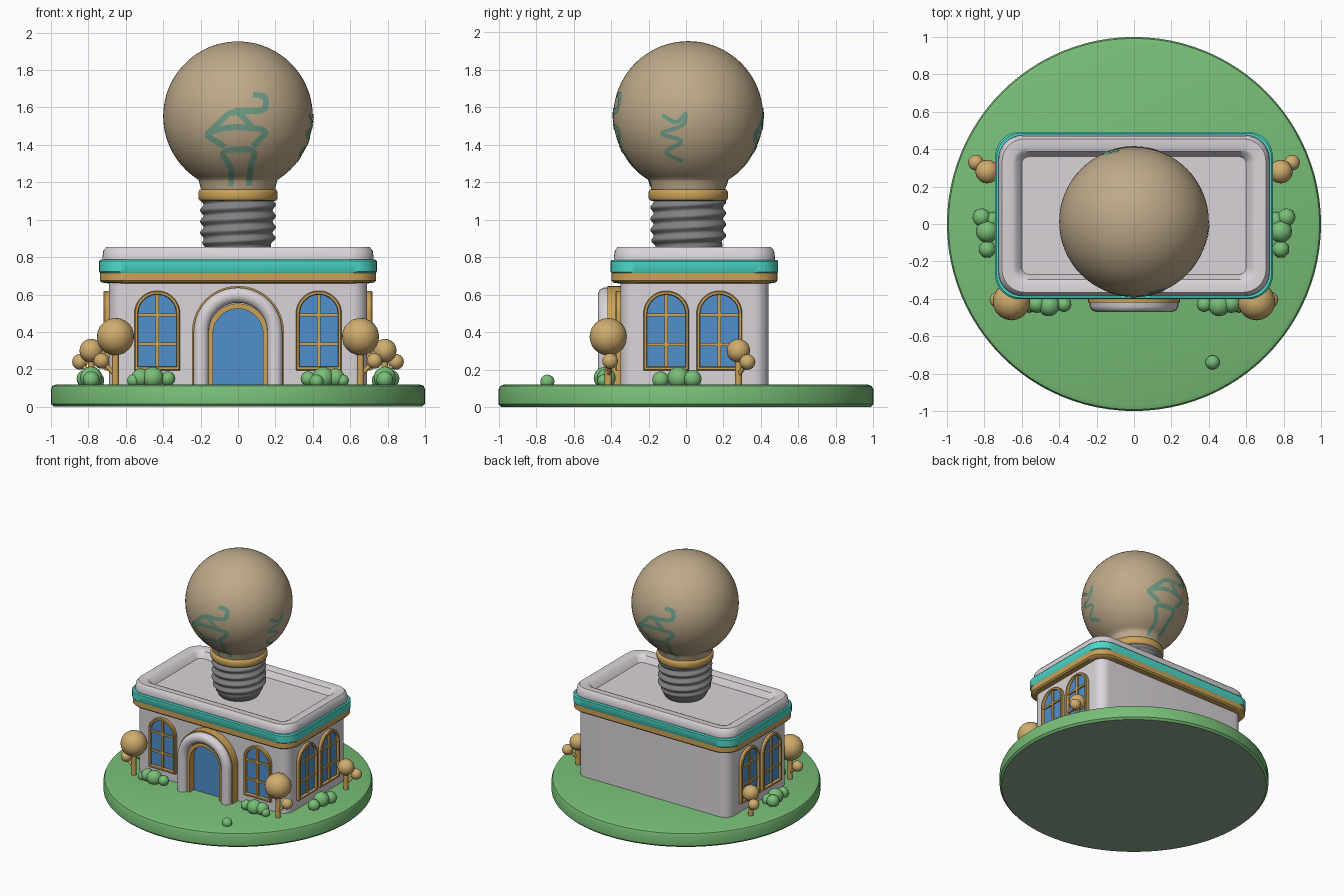
import bpy, bmesh, math
from mathutils import Vector

if "Cube" in bpy.data.objects:
    bpy.data.objects.remove(bpy.data.objects["Cube"])


def mat(name, r, g, b):
    lin = [((c / 255 + 0.055) / 1.055) ** 2.4 for c in (r, g, b)]
    m = bpy.data.materials.new(name)
    m.diffuse_color = (*lin, 1)
    m.use_nodes = True
    m.node_tree.nodes["Principled BSDF"].inputs["Base Color"].default_value = m.diffuse_color
    return m


GREEN = mat("grass_green", 120, 190, 119)
WHITE = mat("wall_white", 217, 212, 217)
GOLD = mat("trim_gold", 203, 162, 88)
TEAL = mat("band_teal", 76, 218, 202)
BLUE = mat("glass_blue", 80, 144, 204)
TAN = mat("bulb_tan", 190, 170, 138)
FILA = mat("filament_teal", 112, 158, 136)
GREY = mat("screw_grey", 130, 130, 132)
LEAF = mat("foliage_ochre", 208, 173, 110)
UNDER = mat("underside_green", 142, 168, 142)


def finish(name, bm, m, angle=35, recalc=True):
    if recalc:
        bmesh.ops.recalc_face_normals(bm, faces=bm.faces)
    me = bpy.data.meshes.new(name)
    bm.to_mesh(me)
    bm.free()
    me.materials.append(m)
    ob = bpy.data.objects.new(name, me)
    bpy.context.collection.objects.link(ob)
    bpy.ops.object.select_all(action='DESELECT')
    ob.select_set(True)
    bpy.context.view_layer.objects.active = ob
    bpy.ops.object.shade_smooth_by_angle(angle=math.radians(angle))
    return ob


def loft(name, loops, m, caps=True, wrap=False, angle=35):
    """Bridge closed loops of points; cap the ends or wrap round to the start."""
    bm = bmesh.new()
    rings = [[bm.verts.new(p) for p in lp] for lp in loops]
    n = len(rings[0])
    pairs = list(zip(rings, rings[1:])) + ([(rings[-1], rings[0])] if wrap else [])
    for a, b in pairs:
        for i in range(n):
            j = (i + 1) % n
            bm.faces.new((a[i], a[j], b[j], b[i]))
    if caps and not wrap:
        bm.faces.new(rings[0])
        bm.faces.new(rings[-1])
    return finish(name, bm, m, angle)


def circle(r, z, cy=0.0, n=64):
    return [(r * math.cos(2 * math.pi * i / n), cy + r * math.sin(2 * math.pi * i / n), z)
            for i in range(n)]


CY = 0.045  # building centre in y


def rrect(hx, hy, r, z, k=8):
    pts = []
    for q, (sx, sy) in enumerate(((1, 1), (-1, 1), (-1, -1), (1, -1))):
        for i in range(k + 1):
            a = math.pi / 2 * (q + i / k)
            pts.append((sx * (hx - r) + r * math.cos(a), CY + sy * (hy - r) + r * math.sin(a), z))
    return pts


# lawn disc, with a greyer underside
lawn = loft("lawn_base", [circle(r, z, n=96) for r, z in
            ((.985, 0), (1, .015), (1, .095), (.992, .112), (.97, .12))], GREEN)
lawn.data.materials.append(UNDER)
for p in lawn.data.polygons:
    if p.normal.z < -.9:
        p.material_index = 1

# building body and roof layers
loft("walls", [rrect(.69, .395, .08, z) for z in (.11, .70)], WHITE)
loft("gold_cornice", [rrect(hx, hx - .295, .13, z) for hx, z in
     ((.70, .66), (.728, .664), (.738, .675), (.738, .717))], GOLD)
loft("teal_band", [rrect(hx, hx - .295, .13, z) for hx, z in
     ((.735, .712), (.742, .722), (.742, .778), (.735, .786), (.70, .786))], TEAL)
loft("roof_parapet", [rrect(hx, hy, r, z) for hx, hy, r, z in
     ((.725, .43, .13, .77), (.725, .43, .13, .80), (.72, .425, .13, .835), (.705, .41, .12, .853),
      (.65, .36, .08, .853), (.63, .342, .06, .845), (.60, .315, .04, .798))], WHITE)


# arched openings: u runs along the wall, d points out of it
def front(c):
    return lambda u, d, z: (c + u, -.35 - d, z)


def side(s, c):
    return lambda u, d, z: (s * (.69 + d), c + u, z)


def arch(place, hw, z0, ztop, d, k=20):
    zc = ztop - hw
    pts = [place(-hw, d, z0)]
    pts += [place(-hw * math.cos(math.pi * i / k), d, zc + hw * math.sin(math.pi * i / k))
            for i in range(k + 1)]
    return pts + [place(hw, d, z0)]


def bar(name, place, u0, u1, z0, z1, d, m):
    loft(name, [[place(u, e, z) for u, z in ((u0, z0), (u1, z0), (u1, z1), (u0, z1))]
                for e in (0, d)], m)


def window(name, place, hw=.122, z0=.195, z1=.62):
    t = .02
    loft(name + "_glass", [arch(place, hw - .01, z0 + .01, z1 - .01, d) for d in (0, .007)], BLUE)
    loft(name + "_frame", [arch(place, hw - s, z0 + s, z1 - s, d) for s, d in
         ((0, -.01), (0, .022), (.005, .028), (t - .003, .028), (t, .02), (t, -.01))],
         GOLD, wrap=True)
    bar(name + "_mullion", place, -.009, .009, z0 + .01, z1 - .01, .018, GOLD)
    for z in (.335, .49):
        bar(name + "_crossbar", place, -hw + .01, hw - .01, z - .008, z + .008, .018, GOLD)


for s, tag in ((1, "right"), (-1, "left")):
    window("front_window_" + tag, front(s * .432))
    window(tag + "_window_a", side(s, -.105))
    window(tag + "_window_b", side(s, .178))

# doorway: blue door, gold inner frame, white rounded arch, gold backing arch
P = front(0)
loft("door", [arch(P, .145, .11, .54, d) for d in (0, .03)], BLUE)
loft("door_frame", [arch(P, h, .11, .39 + h, d) for h, d in
     ((.162, 0), (.162, .085), (.134, .085), (.134, 0))], GOLD, wrap=True)
loft("door_arch", [arch(P, h, .11, .40 + h, d) for h, d in
     ((.237, 0), (.237, .09), (.227, .11), (.205, .12), (.18, .117), (.16, .1), (.156, .08), (.156, 0))],
     WHITE, wrap=True, angle=50)
loft("door_arch_backing", [arch(P, h, .11, .40 + h, d) for h, d in
     ((.246, -.01), (.246, .07), (.2, .07), (.2, -.01))], GOLD, wrap=True)

# light bulb: screw base with helical thread, collar, globe
BY, BZ, BR = .012, 1.553, .4


def screw_ring(z, n=64):
    body = min(.194, .125 + .069 * math.sqrt(max(0, (z - .785) / .12)))
    pts = []
    for i in range(n):
        a = 2 * math.pi * i / n
        r = body + .009 * math.cos(2 * math.pi * (z / .06) - a) * min(1, max(0, (z - .84) / .04))
        pts.append((r * math.cos(a), BY + r * math.sin(a), z))
    return pts


loft("screw_base", [screw_ring(.785 + .325 * i / 60) for i in range(61)], GREY, angle=60)
loft("bulb_collar", [circle(r, z, BY) for r, z in
     ((.19, 1.1), (.205, 1.103), (.212, 1.115), (.212, 1.148), (.205, 1.16), (.19, 1.165))],
     GOLD, angle=60)


def bulb_r(z):
    return max(math.sqrt(max(0, BR * BR - (z - BZ) ** 2)), .195 + .25 * (z - 1.15))


globe = [circle(bulb_r(z), z, BY) for z in (1.15, 1.18, 1.205)]
for i in range(36):
    t = math.radians(-58 + 147 * i / 35)
    z = BZ + BR * math.sin(t)
    globe.append(circle(bulb_r(z) if t < 0 else BR * math.cos(t), z, BY))
loft("bulb_globe", globe, TAN, angle=60)


# filament painted on the globe as thin ribbons with rounded corners
def ribbon(name, path, turn, w=.016):
    pts = [Vector(p) for p in path]
    for _ in range(3):
        cut = [pts[0]]
        for a, b in zip(pts, pts[1:]):
            cut += [a.lerp(b, .2), a.lerp(b, .8)]
        pts = cut + [pts[-1]]
    bm = bmesh.new()
    rows = []
    for i, p in enumerate(pts):
        t = (pts[min(i + 1, len(pts) - 1)] - pts[max(i - 1, 0)]).normalized()
        row = []
        for s in (1, -1):
            q = p + s * w * Vector((-t.y, t.x))
            r = bulb_r(q.y) + .004
            v = Vector((q.x, -math.sqrt(r * r - q.x ** 2)))
            x = v.x * math.cos(turn) - v.y * math.sin(turn)
            y = v.x * math.sin(turn) + v.y * math.cos(turn)
            row.append(bm.verts.new((x, BY + y, q.y)))
        rows.append(row)
    for a, b in zip(rows, rows[1:]):
        bm.faces.new((a[0], a[1], b[1], b[0]))
    finish(name, bm, FILA, 60, recalc=False)


LOOPS = [((-.04, 1.18), (-.03, 1.27), (-.1, 1.37), (.1, 1.38), (.065, 1.28), (.06, 1.18)),
         ((-.07, 1.39), (-.19, 1.46), (-.03, 1.5), (.17, 1.48), (.08, 1.39)),
         ((-.16, 1.46), (-.02, 1.6), (.09, 1.48)),
         ((-.02, 1.58), (.15, 1.58), (.15, 1.66), (.08, 1.67))]
for turn, tag in ((0, "front"), (math.pi, "back")):
    for path in LOOPS:
        ribbon("filament_" + tag, path, turn)
ribbon("filament_right", [(-.14, 1.56), (-.06, 1.51), (-.01, 1.58), (-.02, 1.5), (-.17, 1.46),
                          (-.01, 1.42), (-.14, 1.36), (-.03, 1.31)], math.pi / 2, .011)


# planting
def ball(name, x, y, z, r, m):
    bm = bmesh.new()
    bmesh.ops.create_icosphere(bm, subdivisions=3, radius=r)
    bmesh.ops.translate(bm, verts=bm.verts, vec=(x, y, z))
    finish(name, bm, m, 60)


def stem(name, a, b, r):
    a, b = Vector(a), Vector(b)
    bm = bmesh.new()
    bmesh.ops.create_cone(bm, cap_ends=True, segments=12, radius1=r, radius2=r * .8,
                          depth=(b - a).length)
    bm.transform((b - a).to_track_quat('Z', 'Y').to_matrix().to_4x4())
    bmesh.ops.translate(bm, verts=bm.verts, vec=(a + b) / 2)
    finish(name, bm, GOLD)


for s, tag in ((1, "right"), (-1, "left")):
    # trees with a small side ball on a branch
    for kind, (x, y, z, r), (x2, y2, z2, r2) in (
            ("front_tree_", (.655, -.415, .375, .1), (.73, -.405, .245, .042)),
            ("side_tree_", (.785, .28, .3, .063), (.845, .328, .24, .042))):
        ball(kind + tag, s * x, y, z, r, LEAF)
        ball(kind + "small_" + tag, s * x2, y2, z2, r2, LEAF)
        stem(kind + "trunk_" + tag, (s * x, y, .11), (s * x, y, z), .02)
        stem(kind + "branch_" + tag, (s * x, y, .17), (s * x2, y2, z2), .013)
    # bush clusters
    for x, y, z, r in ((.375, -.43, .15, .04), (.455, -.435, .155, .058), (.52, -.425, .155, .05),
                       (.56, -.44, .14, .033), (.785, -.135, .145, .045), (.785, -.04, .155, .06),
                       (.815, .035, .15, .048), (.76, .02, .14, .045)):
        ball("bush_" + tag, s * x, y, z, r, GREEN)
ball("lone_bush", .42, -.74, .135, .038, GREEN)
